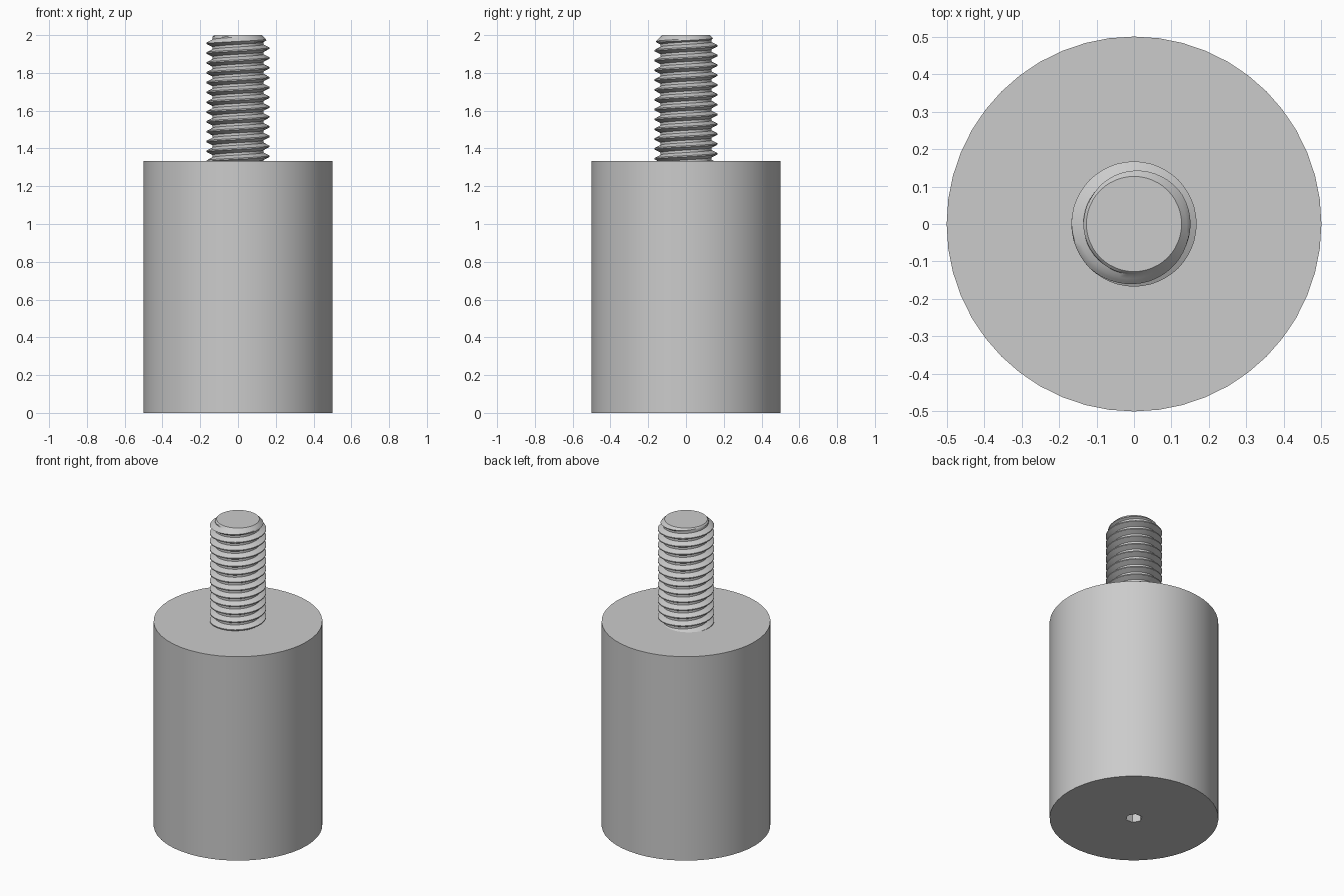
import bpy, bmesh
from math import cos, sin, tau

if "Cube" in bpy.data.objects:
    bpy.data.objects.remove(bpy.data.objects["Cube"], do_unlink=True)

BODY_R, BODY_H, TOP = 0.5, 1.333, 2.0
MAJOR, MINOR, PITCH = 0.167, 0.135, 0.052
TIP_R = 0.127
SIDES = 48

grey = bpy.data.materials.new("plain grey")
grey.use_nodes = True
colour = (0.6, 0.6, 0.6, 1)
grey.diffuse_color = colour
grey.node_tree.nodes["Principled BSDF"].inputs["Base Color"].default_value = colour


def finish(name, bm):
    bmesh.ops.remove_doubles(bm, verts=bm.verts, dist=1e-5)
    bmesh.ops.recalc_face_normals(bm, faces=bm.faces)
    mesh = bpy.data.meshes.new(name)
    bm.to_mesh(mesh)
    bm.free()
    mesh.materials.append(grey)
    ob = bpy.data.objects.new(name, mesh)
    bpy.context.collection.objects.link(ob)
    bpy.ops.object.select_all(action="DESELECT")
    ob.select_set(True)
    bpy.context.view_layer.objects.active = ob
    bpy.ops.object.shade_smooth_by_angle(angle=0.5)
    return ob


def cylinder(name, radius, z0, z1, sides):
    bm = bmesh.new()
    rings = [[bm.verts.new((radius * cos(tau * i / sides), radius * sin(tau * i / sides), z))
              for i in range(sides)] for z in (z0, z1)]
    for i in range(sides):
        j = (i + 1) % sides
        bm.faces.new((rings[0][i], rings[0][j], rings[1][j], rings[1][i]))
    for ring in rings:
        bm.faces.new(ring)
    return finish(name, bm)


# Body with a small hexagonal socket underneath
body = cylinder("body", BODY_R, 0, BODY_H, SIDES)
cutter = cylinder("socket_cutter", 0.05, -0.1, 0.3, 6)
cutter.hide_render = True
cutter.hide_set(True)
cut = body.modifiers.new("socket", "BOOLEAN")
cut.operation = "DIFFERENCE"
cut.solver = "EXACT"
cut.object = cutter
bpy.context.view_layer.objects.active = body
bpy.ops.object.modifier_apply(modifier=cut.name)
bpy.data.objects.remove(cutter, do_unlink=True)


# Thread: trapezoid tooth swept along a right-hand helix, chamfered at the tip
def thread_radius(z, turn):
    phase = ((z - BODY_H) / PITCH - turn) % 1.0
    from_crest = abs(phase - 0.5)
    rise = min(max((0.375 - from_crest) / 0.3125, 0), 1)
    return min(MINOR + (MAJOR - MINOR) * rise, TIP_R + (TOP - z))


bm = bmesh.new()
steps = (0, 0.125, 0.28, 0.4375, 0.5625, 0.72, 0.875)
turns = int((TOP - BODY_H) / PITCH) + 3
columns = []
for i in range(SIDES + 1):
    turn = i / SIDES
    column = []
    for k in range(-1, turns):
        for s in steps:
            z = min(max(BODY_H + PITCH * (k + s + turn), BODY_H), TOP)
            r = thread_radius(z, turn)
            column.append(bm.verts.new((r * cos(tau * turn), r * sin(tau * turn), z)))
    columns.append(column)
for a, b in zip(columns, columns[1:]):
    for n in range(len(a) - 1):
        bm.faces.new((a[n], b[n], b[n + 1], a[n + 1]))
bmesh.ops.remove_doubles(bm, verts=bm.verts, dist=1e-5)

# Flat caps at the tip and at the foot of the thread
for level in (BODY_H, TOP):
    rim = [e for e in bm.edges if e.is_boundary
           and all(abs(v.co.z - level) < 1e-4 for v in e.verts)]
    bmesh.ops.contextual_create(bm, geom=rim)
finish("threaded_stud", bm)
